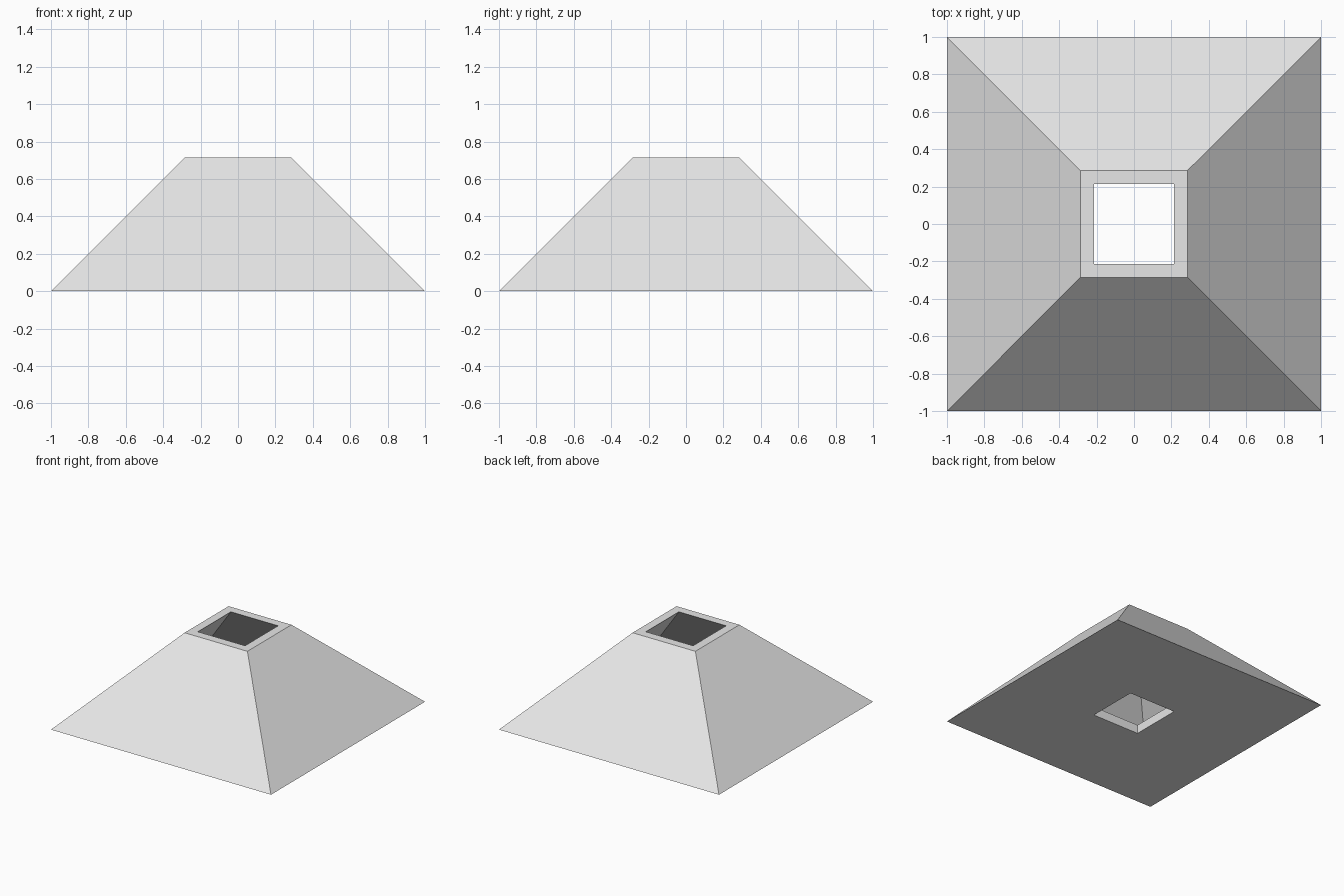
import bpy
import bmesh

cube = bpy.data.objects.get("Cube")
if cube:
    bpy.data.objects.remove(cube, do_unlink=True)

# Proportions in modules of one seventh of the half width
U = 1 / 7
HEIGHT = 5 * U
WALL = U / 2
HOLE = 1.5 * U

grey = bpy.data.materials.new("light grey")
grey.use_nodes = True
colour = (0.8, 0.8, 0.8, 1)
grey.diffuse_color = colour
grey.node_tree.nodes["Principled BSDF"].inputs["Base Color"].default_value = colour


def square(bm, half, z):
    """Four corners of a level square."""
    signs = ((-1, -1), (1, -1), (1, 1), (-1, 1))
    return [bm.verts.new((sx * half, sy * half, z)) for sx, sy in signs]


# Square profile swept around: outside slope, rim, sloped cavity,
# cavity floor, hole wall and underside
rings = [
    (1, 0),
    (2 * U, HEIGHT),
    (HOLE, HEIGHT),
    (HOLE + HEIGHT - WALL, WALL),
    (HOLE, WALL),
    (HOLE, 0),
]

bm = bmesh.new()
loops = [square(bm, half, z) for half, z in rings]
for i, lower in enumerate(loops):
    upper = loops[(i + 1) % len(loops)]
    for k in range(4):
        n = (k + 1) % 4
        bm.faces.new((lower[k], lower[n], upper[n], upper[k]))
bmesh.ops.recalc_face_normals(bm, faces=bm.faces)

mesh = bpy.data.meshes.new("hollow_pyramid_shell")
bm.to_mesh(mesh)
bm.free()
mesh.materials.append(grey)
shell = bpy.data.objects.new("hollow_pyramid_shell", mesh)
bpy.context.collection.objects.link(shell)
